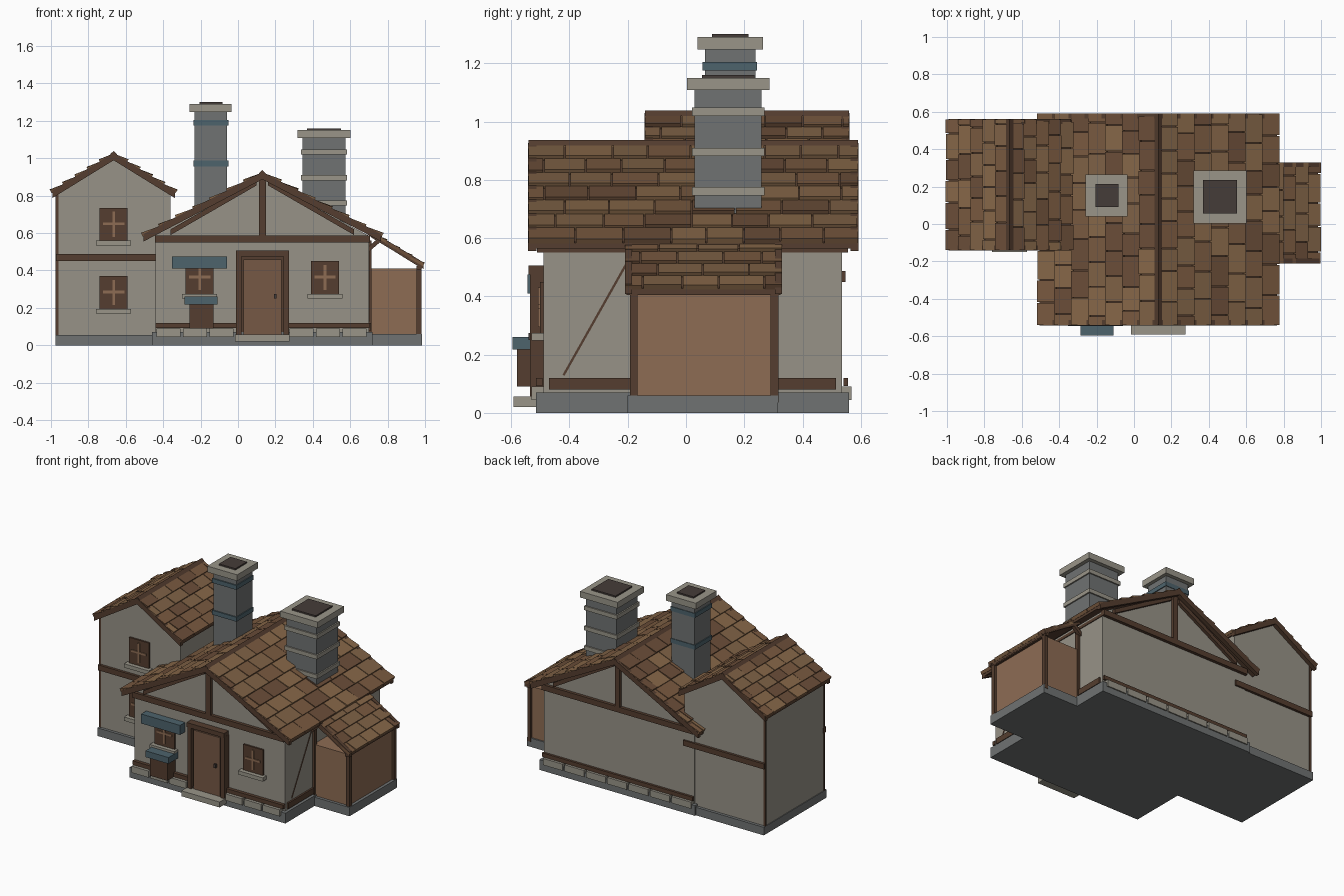
import bpy, bmesh, math, random
from mathutils import Vector

if "Cube" in bpy.data.objects:
    bpy.data.objects.remove(bpy.data.objects["Cube"])

random.seed(4)


def mat(name, r, g, b):
    m = bpy.data.materials.new(name)
    m.diffuse_color = (r, g, b, 1)
    m.use_nodes = True
    m.node_tree.nodes["Principled BSDF"].inputs["Base Color"].default_value = m.diffuse_color
    return m


WALL = mat("plaster", .31, .29, .245)
DARK = mat("dark_wood", .09, .048, .029)
TAN = mat("tan_wood", .27, .15, .088)
DOOR = mat("door_wood", .18, .098, .06)
SLATE = mat("slate", .16, .17, .17)
STONE = mat("light_stone", .32, .3, .25)
BLUE = mat("blue_grey", .075, .125, .15)
SOOT = mat("soot", .06, .045, .04)
TILES = [mat("tile_%d" % i, *c) for i, c in enumerate(
    [(.24, .135, .065), (.19, .1, .05), (.145, .075, .04), (.21, .12, .06)])]


def finish(name, bm, mats):
    bmesh.ops.recalc_face_normals(bm, faces=bm.faces)
    me = bpy.data.meshes.new(name)
    bm.to_mesh(me)
    bm.free()
    for m in mats:
        me.materials.append(m)
    ob = bpy.data.objects.new(name, me)
    bpy.context.collection.objects.link(ob)
    return ob


def prism(name, profile, y0, y1, m):
    """Extrude an x-z outline along y."""
    bm = bmesh.new()
    a = [bm.verts.new((x, y0, z)) for x, z in profile]
    b = [bm.verts.new((x, y1, z)) for x, z in profile]
    bm.faces.new(a)
    bm.faces.new(b[::-1])
    for i in range(len(a)):
        j = (i + 1) % len(a)
        bm.faces.new((a[i], b[i], b[j], a[j]))
    return finish(name, bm, [m])


def box(name, x0, x1, y0, y1, z0, z1, m):
    return prism(name, [(x0, z0), (x1, z0), (x1, z1), (x0, z1)], y0, y1, m)


def block(name, cx, cy, h, z0, z1, m):
    return box(name, cx - h, cx + h, cy - h, cy + h, z0, z1, m)


def plank(name, p, q, t, y0, y1, m):
    """Sloped board hanging t below the line p-q."""
    return prism(name, [p, q, (q[0], q[1] - t), (p[0], p[1] - t)], y0, y1, m)


def shingles(name, ridge, eave, y0, y1, rows, width):
    """Overlapping rows of staggered tiles down one slope."""
    r, e = Vector((ridge[0], 0, ridge[1])), Vector((eave[0], 0, eave[1]))
    n = Vector((-(e - r).z, 0, (e - r).x)).normalized()
    if n.z < 0:
        n = -n
    bm = bmesh.new()
    for row in range(rows):
        top, bot = r.lerp(e, row / rows), r.lerp(e, (row + 1.04) / rows)
        y = y0 - (width / 2 if row % 2 else 0)
        while y < y1 - .01:
            w = width * random.uniform(.85, 1.2)
            a, b = max(y, y0), min(y + w - .005, y1)
            y += w
            if b - a < .015:
                continue
            lift = random.uniform(.017, .023)
            quad = [top - n * .003, bot, bot + n * lift, top + n * .008]
            va = [bm.verts.new(p + Vector((0, a, 0))) for p in quad]
            vb = [bm.verts.new(p + Vector((0, b, 0))) for p in quad]
            fs = [bm.faces.new(va), bm.faces.new(vb[::-1])]
            for i in range(4):
                j = (i + 1) % 4
                fs.append(bm.faces.new((va[i], vb[i], vb[j], va[j])))
            k = random.randrange(len(TILES))
            for f in fs:
                f.material_index = k
    return finish(name, bm, TILES)


def gable_roof(name, cx, zr, run, ze, y0, y1, rows, width):
    for side, s in (("left", -1), ("right", 1)):
        r, e = (cx, zr), (cx + s * run, ze)
        plank(f"{name}_deck_{side}", r, e, .018, y0 + .004, y1 - .004, DARK)
        shingles(f"{name}_shingles_{side}", r, e, y0, y1, rows, width)
        for end, a, b in (("front", y0 - .002, y0 + .026), ("back", y1 - .026, y1 + .002)):
            plank(f"{name}_bargeboard_{end}_{side}", (r[0], r[1] + .012),
                  (e[0], e[1] + .012), .04, a, b, DARK)
    prism(f"{name}_ridge_cap", [(cx - .02, zr + .003), (cx + .02, zr + .003), (cx, zr + .022)],
          y0, y1, DARK)


def window(name, cx, zb, yf):
    box(name + "_pane", cx - .075, cx + .075, yf - .012, yf + .02, zb, zb + .175, DARK)
    box(name + "_mullion", cx - .007, cx + .007, yf - .018, yf, zb + .02, zb + .155, TAN)
    box(name + "_transom", cx - .057, cx + .057, yf - .018, yf, zb + .083, zb + .097, TAN)
    box(name + "_sill", cx - .094, cx + .094, yf - .04, yf + .01, zb - .026, zb, STONE)


# Foundations
box("hall_foundation", -.46, .72, -.515, .56, 0, .07, SLATE)
box("tower_foundation", -.975, -.4, -.13, .55, 0, .055, SLATE)
box("shed_foundation", .6, .985, -.2, .315, 0, .06, SLATE)

# Main hall
prism("hall_walls", [(-.44, .05), (.70, .05), (.70, .585), (.13, .895), (-.44, .59)],
      -.49, .535, WALL)
gable_roof("hall_roof", .13, .915, .635, .583, -.54, .59, 7, .14)
for end, a, b in (("front", -.512, -.48), ("back", .525, .556)):
    box("tie_beam_" + end, -.445, .705, a, b, .55, .588, DARK)
    box("king_post_" + end, .113, .15, a, b, .58, .89, DARK)
    for s in (-1, 1):
        plank(f"gable_brace_{end}_{s}", (.13 + s * .49, .62), (.13 + s * .03, .885),
              .03, a, b, DARK)
for s, x in (("left", -.445), ("right", .69)):
    box("eave_beam_" + s, x, x + .015, -.51, .555, .55, .57, DARK)

# Plinth stones and skirting boards
for label, x0, x1, a, b in (("front_left", -.435, -.01, -.53, -.48),
                            ("front_right", .275, .70, -.53, -.48),
                            ("back", -.435, .70, .525, .568)):
    box("skirting_" + label, x0 - .005, x1 + .003, a + .015, b - .012, .093, .12, DARK)
    count = max(1, round((x1 - x0) / .16))
    step = (x1 - x0) / count
    for i in range(count):
        x = x0 + i * step
        box(f"plinth_stone_{label}_{i}", x, x + step - .014, a, b, .045, .09, STONE)
box("skirting_side_front", .69, .712, -.47, -.19, .08, .12, DARK)
box("skirting_side_back", .69, .712, .315, .515, .08, .12, DARK)
brace = box("side_wall_brace", -.003, .003, -.004, .004, -.225, .225, DARK)
brace.location = (.70, -.31, .325)
brace.rotation_euler.x = -math.atan2(.22, .39)

# Tower
prism("tower_walls", [(-.97, .04), (-.36, .04), (-.36, .825), (-.665, 1.005), (-.97, .825)],
      -.11, .53, WALL)
gable_roof("tower_roof", -.665, 1.017, .328, .815, -.14, .56, 5, .13)
box("tower_band_front", -.973, -.43, -.128, -.1, .45, .487, DARK)
box("tower_band_back", -.973, -.36, .52, .547, .45, .487, DARK)
for i, y in enumerate((-.114, .522)):
    box(f"tower_corner_post_{i}", -.975, -.96, y, y + .012, .05, .82, DARK)
window("tower_upper_window", -.665, .56, -.11)
window("tower_lower_window", -.665, .195, -.11)

# Lean-to shed
box("shed_walls", .66, .965, -.18, .305, .05, .41, TAN)
plank("shed_deck", (.70, .605), (.985, .427), .018, -.205, .325, DARK)
shingles("shed_shingles", (.72, .59), (.985, .425), -.21, .33, 4, .135)
for i, (a, b) in enumerate(((-.21, -.185), (.305, .33))):
    plank(f"shed_rafter_{i}", (.715, .61), (.992, .443), .035, a, b, DARK)
    plank(f"shed_strut_{i}", (.70, .53), (.77, .59), .03, a, b, DARK)
box("shed_eave_beam", .955, .98, -.205, .325, .405, .425, DARK)
for i, y in enumerate((-.193, .29)):
    box(f"shed_post_{i}", .955, .98, y, y + .027, .035, .415, DARK)
    box(f"shed_wall_post_{i}", .695, .715, y, y + .027, .06, .56, DARK)

# Front door
for i, x in enumerate((-.01, .243)):
    box(f"door_jamb_{i}", x, x + .03, -.535, -.48, .05, .48, DARK)
box("door_lintel", -.012, .272, -.54, -.48, .475, .506, DARK)
box("door_backing", .015, .25, -.512, -.48, .05, .48, DARK)
box("door_panel", .03, .232, -.525, -.49, .055, .46, DOOR)
box("door_handle", .192, .207, -.54, -.52, .25, .275, SOOT)
box("door_step", -.015, .275, -.592, -.49, .02, .057, STONE)

# Front windows, awning and bin
window("right_window", .465, .275, -.49)
window("left_window", -.205, .275, -.49)
box("awning", -.352, -.058, -.545, -.48, .41, .475, BLUE)
box("bin_body", -.26, -.13, -.58, -.48, .09, .22, DARK)
box("bin_lid", -.285, -.11, -.595, -.49, .217, .26, BLUE)

# Chimneys
block("tall_chimney_shaft", -.145, .152, .087, .6, 1.26, SLATE)
for i, z in enumerate((.957, 1.175)):
    block(f"tall_chimney_band_{i}", -.145, .15, .093, z, z + .03, BLUE)
block("tall_chimney_cap", -.147, .152, .113, 1.248, 1.29, STONE)
block("tall_chimney_flue", -.145, .152, .062, 1.28, 1.3, SOOT)
block("wide_chimney_shaft", .46, .145, .115, .6, 1.12, SLATE)
for i, z in enumerate((.747, .882, 1.02)):
    block(f"wide_chimney_band_{i}", .46, .145, .124, z, z + .028, STONE)
block("wide_chimney_cap", .46, .145, .142, 1.108, 1.15, STONE)
block("wide_chimney_flue", .46, .145, .09, 1.14, 1.16, SOOT)
